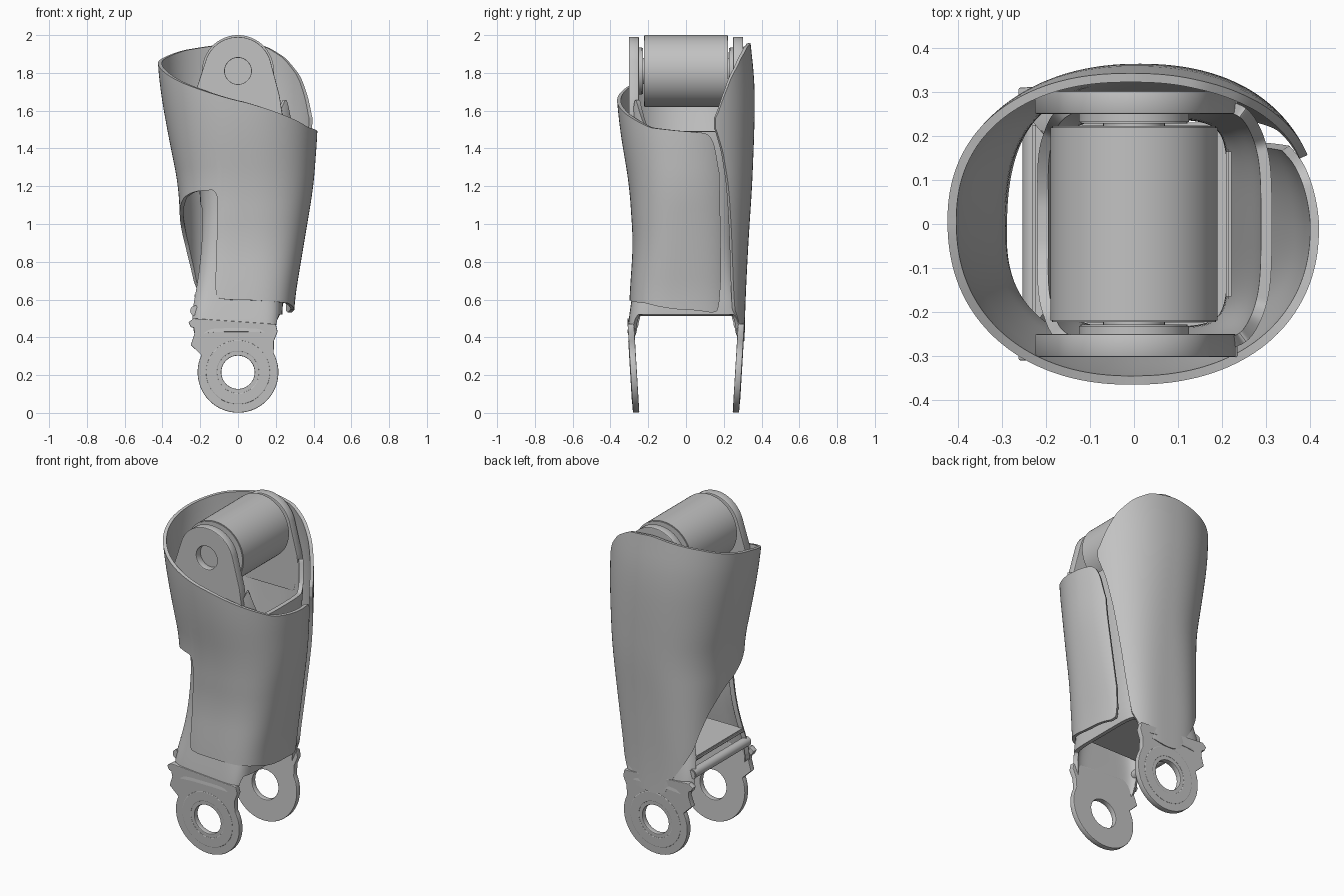
import bpy, bmesh, math
from mathutils import Matrix, Vector

default_cube = bpy.data.objects.get("Cube")
if default_cube:
    bpy.data.objects.remove(default_cube, do_unlink=True)

grey = bpy.data.materials.new("satin grey")
grey.use_nodes = True
colour = (0.54, 0.54, 0.54, 1)
grey.diffuse_color = colour
grey.node_tree.nodes["Principled BSDF"].inputs["Base Color"].default_value = colour


def add_object(name, mesh, wall=0):
    obj = bpy.data.objects.new(name, mesh)
    bpy.context.collection.objects.link(obj)
    mesh.materials.clear()
    mesh.materials.append(grey)
    bpy.ops.object.select_all(action='DESELECT')
    obj.select_set(True)
    bpy.context.view_layer.objects.active = obj
    if wall:
        solid = obj.modifiers.new("wall", 'SOLIDIFY')
        solid.thickness, solid.offset = wall, -1
        bpy.ops.object.modifier_apply(modifier=solid.name)
    bpy.ops.object.shade_smooth_by_angle(angle=math.radians(35))


def lookup(table, v):
    if v <= table[0][0]:
        return table[0][1:]
    for a, b in zip(table, table[1:]):
        if v <= b[0]:
            f = (v - a[0]) / (b[0] - a[0])
            return [p + (q - p) * f for p, q in zip(a[1:], b[1:])]
    return table[-1][1:]


def soft(table, v, width):
    """Averaged lookup, which rounds the corners of a table."""
    samples = [lookup(table, v + width * k / 3) for k in range(-3, 4)]
    return [sum(s) / len(samples) for s in zip(*samples)]


def wrap(name, section, bottom, top, thickness, closed=False, tuck=0, columns=290, rows=30):
    """Curved wall around z, with a bottom and top edge that vary by angle."""
    bm = bmesh.new()
    start, end = bottom[0][0], bottom[-1][0]
    grid = []
    for i in range(columns if closed else columns + 1):
        deg = start + (end - start) * i / columns
        c, s = math.cos(math.radians(deg)), math.sin(math.radians(deg))
        low, high = soft(bottom, deg, 1.2)[0], soft(top, deg, 3)[0]
        shrink = 1 - tuck * max(0, deg - 360) / 30
        column = []
        for j in range(rows + 1):
            z = low + (high - low) * j / rows
            left, right, front, back, power = soft(section, z, 0.09)
            x = (left + right) / 2 + (right - left) / 2 * shrink * math.copysign(abs(c) ** (2 / power), c)
            y = (back if s > 0 else front) * shrink * abs(s) ** (2 / power)
            column.append(bm.verts.new((x, y, z)))
        grid.append(column)
    pairs = list(zip(grid, grid[1:])) + ([(grid[-1], grid[0])] if closed else [])
    for a, b in pairs:
        for j in range(rows):
            bm.faces.new((a[j], b[j], b[j + 1], a[j + 1]))
    mesh = bpy.data.meshes.new(name)
    bm.to_mesh(mesh)
    bm.free()
    add_object(name, mesh, thickness)


def arc(cx, cz, r, a0, a1, n=40):
    angles = [math.radians(a0 + (a1 - a0) * i / n) for i in range(n + 1)]
    return [(cx + r * math.cos(a), cz + r * math.sin(a)) for a in angles]


def plate(name, outlines, y, depth, lean=0, bevel=0.004):
    """Flat plate in xz, leaning in y with height; outlines after the first are holes."""
    curve = bpy.data.curves.new(name, 'CURVE')
    curve.dimensions, curve.fill_mode = '2D', 'BOTH'
    curve.extrude, curve.bevel_depth, curve.bevel_resolution = depth / 2 - bevel, bevel, 1
    curve.offset = -bevel
    for pts in outlines:
        spline = curve.splines.new('POLY')
        spline.points.add(len(pts) - 1)
        for p, (x, z) in zip(spline.points, pts):
            p.co = (x, z, 0, 1)
        spline.use_cyclic_u = True
    temp = bpy.data.objects.new(name, curve)
    bpy.context.collection.objects.link(temp)
    mesh = bpy.data.meshes.new_from_object(temp.evaluated_get(bpy.context.evaluated_depsgraph_get()))
    bpy.data.objects.remove(temp)
    shear = Matrix.Identity(4)
    shear[1][2] = lean
    mesh.transform(Matrix.Translation((0, y, 0)) @ shear @ Matrix.Rotation(math.pi / 2, 4, 'X'))
    add_object(name, mesh)


def cylinder(name, centre, radius, length, bevel=0.004):
    bm = bmesh.new()
    bmesh.ops.create_cone(bm, cap_ends=True, segments=72, radius1=radius, radius2=radius, depth=length)
    rims = [e for e in bm.edges if abs(e.verts[0].co.z - e.verts[1].co.z) < 0.001]
    bmesh.ops.bevel(bm, geom=rims, offset=bevel, segments=2, affect='EDGES')
    bm.transform(Matrix.Translation(centre) @ Matrix.Rotation(math.pi / 2, 4, 'X'))
    mesh = bpy.data.meshes.new(name)
    bm.to_mesh(mesh)
    bm.free()
    add_object(name, mesh)


def box(name, centre, size):
    bm = bmesh.new()
    bmesh.ops.create_cube(bm, size=1, matrix=Matrix.Translation(centre) @ Matrix.Diagonal(Vector((*size, 1))))
    bmesh.ops.bevel(bm, geom=bm.edges[:], offset=0.005, segments=2, affect='EDGES')
    mesh = bpy.data.meshes.new(name)
    bm.to_mesh(mesh)
    bm.free()
    add_object(name, mesh)


# Outer shell: (height, left, right, front, back, squareness)
shell_section = [
    (0.4, -0.28, 0.29, -0.305, 0.31, 3.2), (0.6, -0.29, 0.3, -0.3, 0.315, 3.2),
    (0.9, -0.302, 0.35, -0.28, 0.33, 2.8), (1.2, -0.315, 0.4, -0.3, 0.35, 2.4),
    (1.5, -0.375, 0.422, -0.35, 0.362, 2.25), (1.7, -0.41, 0.425, -0.37, 0.365, 2.2),
    (1.85, -0.425, 0.42, -0.375, 0.355, 2.2), (2, -0.43, 0.41, -0.37, 0.335, 2.2)]
shell_bottom = [
    (23, 1.51), (30, 1.38), (36, 1.2), (40, 0.95), (43, 0.7), (47, 0.55), (60, 0.46), (75, 0.4),
    (90, 0.38), (97, 0.4), (106, 0.5), (118, 0.58), (135, 0.69), (142, 0.77), (155, 0.89),
    (170, 0.99), (185, 1.07), (205, 1.14), (220, 1.165), (230, 1.175), (246, 1.18), (250, 1.15),
    (252, 1.05), (254, 0.66), (256, 0.61), (265, 0.6), (325, 0.58), (376, 0.53), (383, 0.54),
    (386, 0.6), (388, 0.75)]
shell_top = [
    (23, 1.55), (30, 1.66), (40, 1.78), (55, 1.88), (70, 1.94), (90, 1.96), (130, 1.92), (150, 1.89),
    (180, 1.85), (200, 1.81), (225, 1.75), (270, 1.65), (300, 1.58), (330, 1.51), (360, 1.49),
    (376, 1.48), (382, 1.44), (386, 1.34), (388, 1.22)]
wrap("outer_shell", shell_section, shell_bottom, shell_top, 0.02, tuck=0.05)

# Inner frame sleeve, arched at the bottom and open on its right side
frame_section = [
    (0.38, -0.25, 0.215, -0.315, 0.315, 6.5), (0.5, -0.268, 0.24, -0.304, 0.304, 6.5),
    (0.65, -0.235, 0.235, -0.28, 0.28, 5), (0.85, -0.207, 0.24, -0.257, 0.26, 4.5),
    (1.1, -0.195, 0.27, -0.26, 0.265, 4), (1.4, -0.23, 0.31, -0.29, 0.285, 3.8),
    (1.7, -0.25, 0.32, -0.305, 0.3, 3.8)]


def mirrored(half):
    return half + [(360 - d, z) for d, z in reversed(half[:-1])]


frame_bottom = mirrored([(0, 0.52), (38, 0.52), (45, 0.49), (52, 0.4), (75, 0.425), (90, 0.43),
                         (108, 0.42), (125, 0.4), (134, 0.42), (142, 0.48), (147, 0.62),
                         (151, 0.9), (156, 1.08), (180, 1.12)])
frame_top = mirrored([(0, 1.49), (25, 1.49), (36, 1.53), (44, 1.6), (52, 1.67), (62, 1.6),
                      (120, 1.55), (130, 1.52), (145, 1.4), (180, 1.3)])
wrap("inner_frame", frame_section, frame_bottom, frame_top, 0.025, closed=True)

# Paired lugs at both ends of the frame
axle_z, knuckle_z = 1.81, 0.215
upper_outline = arc(0, axle_z, 0.18, 18, 162) + [
    (-0.225, 1.7), (-0.195, 1.56), (-0.165, 1.45), (0.2, 1.45), (0.235, 1.58), (0.22, 1.68)]
lower_outline = arc(0, knuckle_z, 0.214, -205, 28) + [
    (0.19, 0.38), (0.21, 0.43), (0.2, 0.47), (-0.235, 0.5), (-0.262, 0.48),
    (-0.25, 0.455), (-0.235, 0.45), (-0.23, 0.42), (-0.25, 0.36)]
for side, word in ((-1, "front"), (1, "back")):
    plate(word + "_axle_lug", [upper_outline, arc(0, axle_z, 0.07, 0, 351)], side * 0.276, 0.052)
    plate(word + "_knuckle", [lower_outline, arc(0, knuckle_z, 0.088, 0, 351)],
          side * 0.264, 0.034, side * 0.06)
    plate(word + "_knuckle_rim", [arc(0, knuckle_z, 0.17, 0, 355), arc(0, knuckle_z, 0.11, 0, 351)],
          side * 0.277, 0.012, side * 0.06)
    cylinder(word + "_axle_washer", (0, side * 0.243, axle_z), 0.125, 0.03)

# Roller and its axle
cylinder("roller", (0, 0, axle_z), 0.19, 0.445)
cylinder("axle_pin", (0, 0, axle_z), 0.07, 0.53)

# Braces inside the frame
cylinder("cross_bar", (-0.225, 0, 0.54), 0.028, 0.54)
box("floor_plate", (-0.005, 0, 0.62), (0.45, 0.46, 0.025))
box("inner_rib", (0.215, 0, 1.0), (0.012, 0.34, 0.75))
box("spring_block", (-0.1, 0.1, 0.58), (0.1, 0.1, 0.08))
